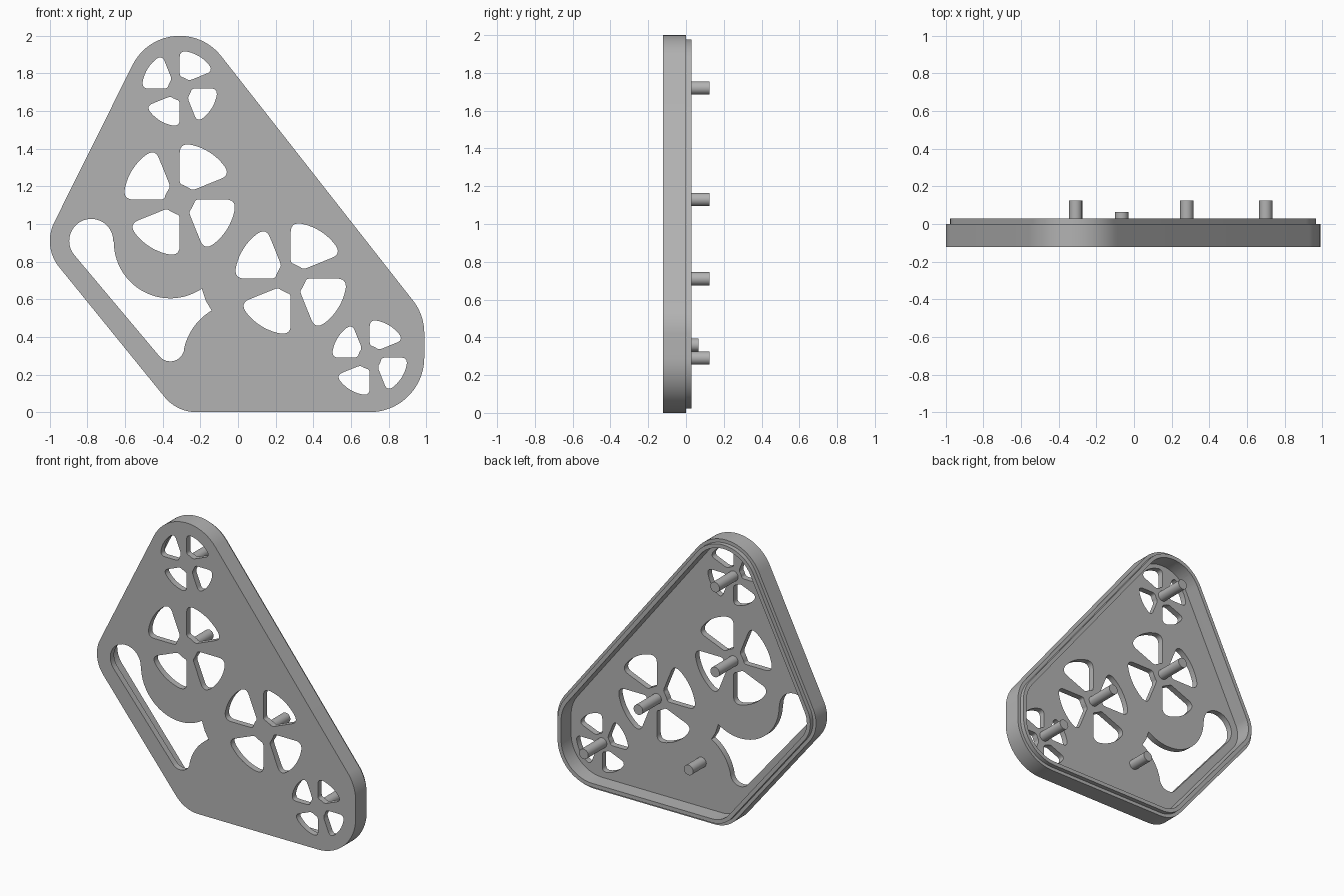
import bpy, bmesh
from math import sin, cos, asin, atan2, acos, hypot, pi, radians
from mathutils import Vector

if "Cube" in bpy.data.objects:
    bpy.data.objects.remove(bpy.data.objects["Cube"])

grey = bpy.data.materials.new("plain grey")
grey.use_nodes = True
grey.diffuse_color = (0.45, 0.45, 0.45, 1)
grey.node_tree.nodes["Principled BSDF"].inputs["Base Color"].default_value = (0.45, 0.45, 0.45, 1)

FRONT, PLATE_BACK, RIM_BACK, LIP_BACK = -0.122, -0.08, 0.0, 0.03
WALL, STEP, PIN_R = 0.05, 0.023, 0.035
# Corner circles of the outline, counter-clockwise: x, z, radius
CORNERS = [(-0.22, 0.22, 0.22), (0.70, 0.29, 0.29), (0.71, 0.42, 0.28),
           (-0.31, 1.72, 0.28), (-0.78, 0.91, 0.22)]
# Fans: x, z, outer radius, hub radius
FANS = [(-0.31, 1.72, 0.20, 0.062), (-0.31, 1.13, 0.297, 0.08),
        (0.28, 0.71, 0.297, 0.08), (0.70, 0.29, 0.20, 0.062)]


def arc(cx, cz, r, a, b, n=16):
    return [Vector((cx + r * cos(a + (b - a) * i / n), cz + r * sin(a + (b - a) * i / n)))
            for i in range(n + 1)]


def polar(r, a):
    return Vector((r * cos(a), r * sin(a)))


def bend(p, q, s, n=6):
    return [p * (1 - t) ** 2 + q * 2 * t * (1 - t) + s * t * t for t in (i / n for i in range(n + 1))]


def outline(inset=0):
    """Belt wrapped around the corner circles."""
    angles = []
    for (x, z, r), (x2, z2, r2) in zip(CORNERS, CORNERS[1:] + CORNERS[:1]):
        d = hypot(x2 - x, z2 - z)
        angles.append(atan2(z2 - z, x2 - x) - acos((r - r2) / d))
    pts = []
    for i, (x, z, r) in enumerate(CORNERS):
        a, b = angles[i - 1], angles[i]
        pts += arc(x, z, r - inset, a, a + (b - a) % (2 * pi), 20)
    return pts


def fan_holes(cx, cz, r, hub):
    """Four rounded sector holes, a quarter turn apart."""
    def edge(d):
        return polar(d, radians(22) + asin(0.02 / d))
    f, g = r * 0.17, 0.022
    low = radians(22) + asin(0.02 / r)
    top = pi / 2
    pts = bend(edge(r - f), edge(r), polar(r, low + f / r))
    pts += arc(0, 0, r, low + f / r, top - f / r, 10)[1:-1]
    pts += bend(polar(r, top - f / r), polar(r, top), polar(r - f, top))
    inner = radians(22) + asin(0.02 / hub)
    turn = g / hub * 0.8
    pts += bend(polar(hub + g, top), polar(hub, top), polar(hub, top - turn))
    pts += bend(polar(hub, inner + turn), edge(hub), edge(hub + g))
    out = []
    for k in range(4):
        c, s = cos(k * pi / 2), sin(k * pi / 2)
        out.append([Vector((cx + p.x * c - p.y * s, cz + p.x * s + p.y * c)) for p in pts])
    return out


def window():
    """Large irregular opening on the right-hand side."""
    slant = radians(220)
    pts = arc(-0.36, 0.905, 0.30, pi, radians(304), 28)
    pts += [Vector((-0.17, 0.59))]
    pts += arc(0.02, 0.27, 0.314, radians(120.6), radians(168), 14)
    pts += arc(-0.36, 0.345, 0.075, 0, slant - 2 * pi, 18)[1:]
    pts += arc(-0.78, 0.91, 0.117, slant, 0, 28)
    return pts


def slab(name, loops, y0, y1):
    """Flat profile with holes, extruded from y0 back to y1."""
    cu = bpy.data.curves.new(name, 'CURVE')
    cu.dimensions, cu.fill_mode, cu.extrude = '2D', 'BOTH', (y1 - y0) / 2
    for loop in loops:
        clean = [p for i, p in enumerate(loop) if (p - loop[i - 1]).length > 1e-4]
        sp = cu.splines.new('POLY')
        sp.points.add(len(clean) - 1)
        for pt, p in zip(sp.points, clean):
            pt.co = (p.x, p.y, 0, 1)
        sp.use_cyclic_u = True
    tmp = bpy.data.objects.new(name + "_profile", cu)
    bpy.context.collection.objects.link(tmp)
    bpy.context.view_layer.update()
    me = bpy.data.meshes.new_from_object(tmp.evaluated_get(bpy.context.evaluated_depsgraph_get()))
    bpy.data.objects.remove(tmp)
    bm = bmesh.new()
    bm.from_mesh(me)
    for v in bm.verts:
        v.co = (v.co.x, (y0 + y1) / 2 - v.co.z, v.co.y)
    bmesh.ops.remove_doubles(bm, verts=bm.verts, dist=1e-5)
    bmesh.ops.recalc_face_normals(bm, faces=bm.faces)
    bm.to_mesh(me)
    bm.free()
    me.materials.clear()
    me.materials.append(grey)
    ob = bpy.data.objects.new(name, me)
    bpy.context.collection.objects.link(ob)
    return ob


def smooth(ob):
    bpy.ops.object.select_all(action='DESELECT')
    ob.select_set(True)
    bpy.context.view_layer.objects.active = ob
    bpy.ops.object.shade_smooth_by_angle(angle=radians(30))


# Cover: pierced slab hollowed from the back
holes = [h for fan in FANS for h in fan_holes(*fan)] + [window()]
cover = slab("cover", [outline()] + holes, FRONT, RIM_BACK)
pocket = slab("pocket_cutter", [outline(WALL)], PLATE_BACK, 0.1)
pocket.hide_render = True
cut = cover.modifiers.new("pocket", 'BOOLEAN')
cut.operation, cut.solver, cut.object = 'DIFFERENCE', 'EXACT', pocket
bpy.ops.object.select_all(action='DESELECT')
bpy.context.view_layer.objects.active = cover
cover.select_set(True)
bpy.ops.object.modifier_apply(modifier="pocket")
bpy.data.objects.remove(pocket)
smooth(cover)

# Raised lip around the back of the rim
smooth(slab("lip", [outline(STEP), outline(WALL)], RIM_BACK, LIP_BACK))

# Pins: one behind each fan hub and a short one by the window
pins = [(x, z, 0.125) for x, z, _, _ in FANS] + [(-0.065, 0.36, 0.065)]
for i, (x, z, back) in enumerate(pins):
    name = "short_pin" if i == len(FANS) else f"axle_pin_{i + 1}"
    smooth(slab(name, [arc(x, z, PIN_R, 0, 2 * pi, 32)[:-1]], PLATE_BACK, back))
